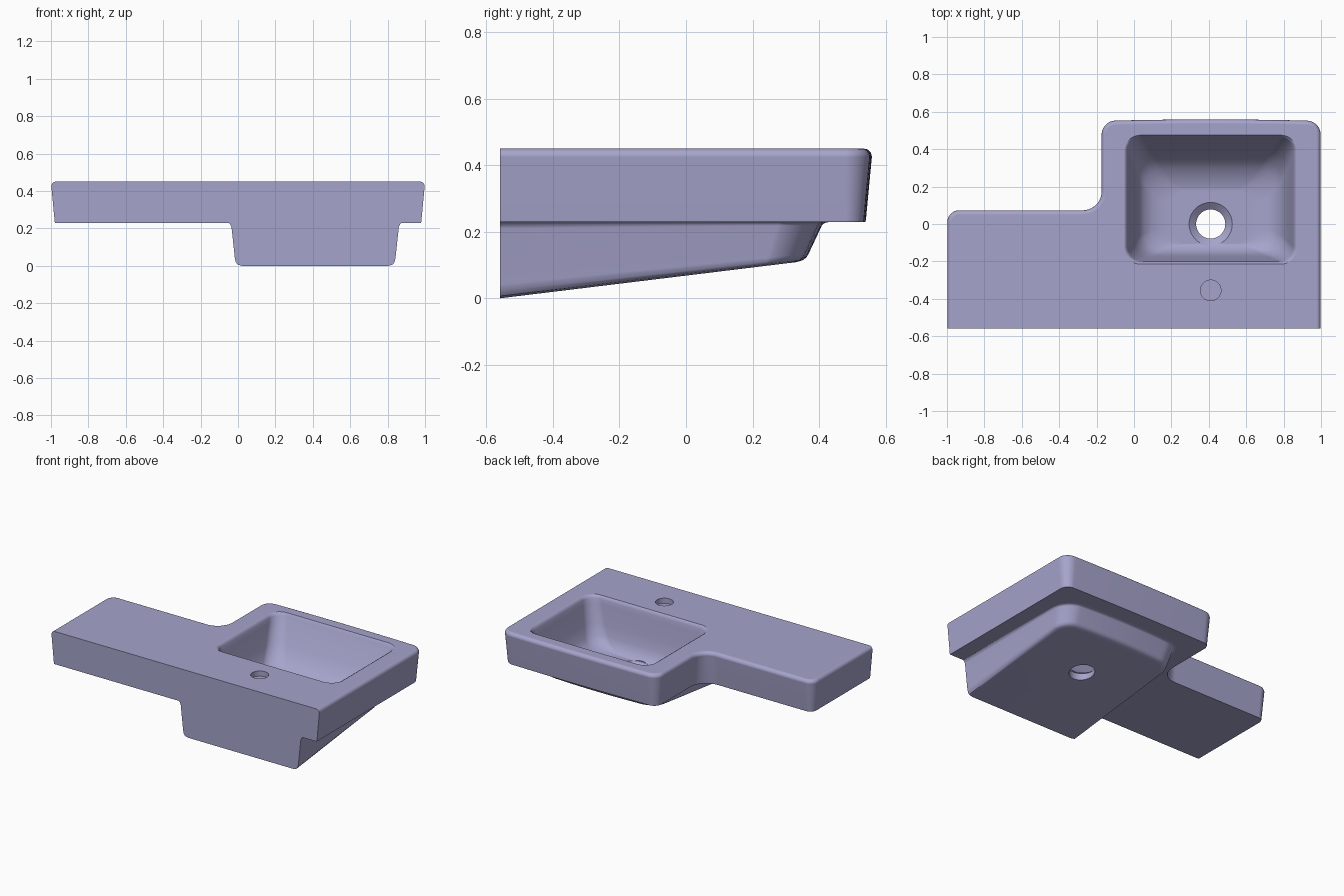
import bpy, bmesh, math
from mathutils import Vector

if "Cube" in bpy.data.objects:
    bpy.data.objects.remove(bpy.data.objects["Cube"], do_unlink=True)

BACK, JOIN, TOP, CX = -0.56, 0.23, 0.45, 0.41
DRAIN = (CX, 0.0)

glaze = bpy.data.materials.new("lavender_glaze")
glaze.use_nodes = True
COLOUR = (0.38, 0.37, 0.60, 1)
glaze.diffuse_color = COLOUR
glaze.node_tree.nodes["Principled BSDF"].inputs["Base Color"].default_value = COLOUR


def rounded(corners, bulge=0.0, half=1.0, seg=10):
    """Outline with rounded corners (x, y, radius) and an optional bowed far edge."""
    pts = []
    for i, (x, y, r) in enumerate(corners):
        p = Vector((x, y))
        if r <= 0:
            pts.append(p)
            continue
        u = (Vector(corners[i - 1][:2]) - p).normalized()
        v = (Vector(corners[(i + 1) % len(corners)][:2]) - p).normalized()
        for k in range(seg + 1):
            a = math.pi / 2 * k / seg
            pts.append(p + r * (u * (1 - math.sin(a)) + v * (1 - math.cos(a))))
    if bulge:
        for p in pts:
            if p.y > 0.2:
                p.y += bulge * max(0, 1 - ((p.x - CX) / half) ** 2)
    return pts


def circle(centre, r, n=48):
    return [Vector((centre[0] + r * math.cos(math.tau * k / n),
                    centre[1] + r * math.sin(math.tau * k / n))) for k in range(n)]


def loft(name, rings):
    """Closed solid through rings of (outline, z), where z may depend on y."""
    bm = bmesh.new()
    loops = [[bm.verts.new((p.x, p.y, z(p.y) if callable(z) else z)) for p in pts]
             for pts, z in rings]
    for a, b in zip(loops, loops[1:]):
        for i in range(len(a)):
            j = (i + 1) % len(a)
            bm.faces.new((a[i], a[j], b[j], b[i]))
    bm.faces.new(loops[0][::-1])
    bm.faces.new(loops[-1])
    bmesh.ops.recalc_face_normals(bm, faces=bm.faces)
    mesh = bpy.data.meshes.new(name)
    bm.to_mesh(mesh)
    bm.free()
    mesh.materials.append(glaze)
    ob = bpy.data.objects.new(name, mesh)
    bpy.context.collection.objects.link(ob)
    return ob


def combine(target, tool, operation):
    mod = target.modifiers.new(operation, 'BOOLEAN')
    mod.operation, mod.solver, mod.object = operation, 'EXACT', tool
    bpy.context.view_layer.objects.active = target
    bpy.ops.object.modifier_apply(modifier=mod.name)
    bpy.data.objects.remove(tool, do_unlink=True)


# Stepped countertop with tapered sides and a softened upper edge
def slab_outline(d):
    far = 0.553 - d
    bowed = [(0.9 - 0.098 * k, far, 0) for k in range(11)]
    return rounded([(-1 + d, BACK, 0), (1 - d, BACK, 0), (1 - d, far, 0.075 - d)] + bowed +
                   [(-0.175 + d, far, 0.075 - d), (-0.175 + d, 0.075 - d, 0.1 + d),
                    (-1 + d, 0.075 - d, 0.065 - d)], bulge=0.008, half=0.58)


slab_rings = [(slab_outline(0.022), JOIN), (slab_outline(0.02), JOIN + 0.005),
              (slab_outline(0.002), TOP - 0.025)]
for k in range(1, 7):
    a = math.pi / 2 * k / 6
    slab_rings.append((slab_outline(0.002 + 0.023 * (1 - math.cos(a))),
                       TOP - 0.025 * (1 - math.sin(a))))
basin = loft("washbasin", slab_rings)


# Underside body with a sloping base and a flare where it meets the slab
def body_ring(d, far, f):
    r = 0.12 - d * 0.5
    bowed = [(0.7 - 0.06 * k, far, 0) for k in range(11)]
    pts = rounded([(-0.05 + d, BACK, 0), (0.875 - d, BACK, 0), (0.875 - d, far, r)]
                  + bowed + [(-0.05 + d, far, r)], bulge=0.022, half=0.45)
    return pts, lambda y: JOIN - f * (JOIN - 0.122 * (y - BACK))


body = loft("underside_body", [body_ring(*s) for s in (
    (0, 0.41, -0.2), (0, 0.41, 0), (0.008, 0.395, 0.03), (0.015, 0.387, 0.09),
    (0.033, 0.347, 0.82), (0.038, 0.34, 0.91), (0.047, 0.33, 0.97), (0.07, 0.31, 1))])
combine(basin, body, 'UNION')


# Bowl hollow: z, side inset, far inset, near inset, corner radius
def bowl_ring(z, side, far, near, r):
    x0, x1, y0, y1 = -0.055 + side, 0.875 - side, -0.215 + near, 0.475 - far
    return rounded([(x0, y0, r), (x1, y0, r), (x1, y1, r), (x0, y1, r)]), z


bowl = loft("bowl_hollow", [bowl_ring(*s) for s in (
    (0.47, 0, 0, 0, 0.09), (TOP, 0, 0, 0, 0.09),
    (0.443, 0.012, 0.006, 0.008, 0.085), (0.43, 0.02, 0.012, 0.014, 0.08),
    (0.40, 0.027, 0.026, 0.018, 0.08), (0.28, 0.055, 0.09, 0.035, 0.09),
    (0.21, 0.08, 0.14, 0.05, 0.1), (0.175, 0.11, 0.185, 0.066, 0.1),
    (0.152, 0.15, 0.23, 0.085, 0.1), (0.14, 0.20, 0.27, 0.1, 0.09), (0.134, 0.26, 0.3, 0.11, 0.08))])
combine(basin, bowl, 'DIFFERENCE')

# Drain with a countersunk seat, and a shallow tap hole
drain = loft("drain_hole", [(circle(DRAIN, 0.078), -0.1), (circle(DRAIN, 0.078), 0.105),
                            (circle(DRAIN, 0.118), 0.136), (circle(DRAIN, 0.118), 0.16)])
combine(basin, drain, 'DIFFERENCE')
tap = loft("tap_hole", [(circle((CX, -0.355), 0.055), z) for z in (0.415, 0.5)])
combine(basin, tap, 'DIFFERENCE')

# Smooth shading with crisp cut edges
bpy.ops.object.select_all(action='DESELECT')
basin.select_set(True)
bpy.context.view_layer.objects.active = basin
bpy.ops.object.shade_smooth_by_angle(angle=math.radians(32))
weighted = basin.modifiers.new("weighted_normals", 'WEIGHTED_NORMAL')
weighted.keep_sharp = True
